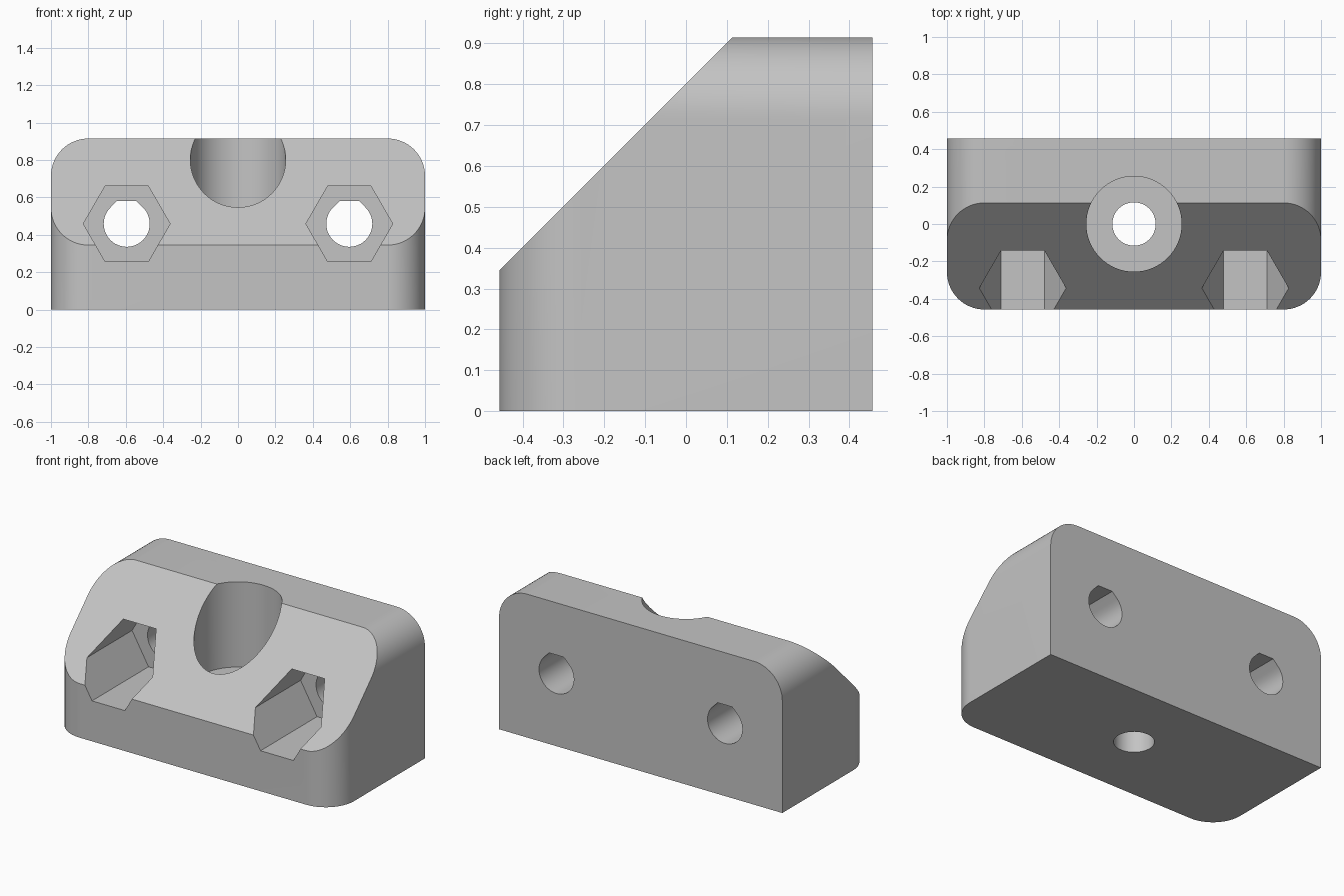
import bpy, bmesh, math
from mathutils import Vector

if "Cube" in bpy.data.objects:
    bpy.data.objects.remove(bpy.data.objects["Cube"])

W, D, H = 1.0, 0.457, 0.915      # half width, half depth, height
R = 0.2                          # corner rounding
CH_Z, CH_Y = 0.345, 0.113        # where the slope starts and ends
BOLT_X, BOLT_Z = 0.595, 0.459    # side bolt position

grey = bpy.data.materials.new("grey plastic")
grey.diffuse_color = (0.55, 0.55, 0.55, 1)
grey.use_nodes = True
grey.node_tree.nodes["Principled BSDF"].inputs["Base Color"].default_value = grey.diffuse_color


def arc(cx, cy, r, a0, a1, n):
    return [(cx + r * math.cos(math.radians(a0 + (a1 - a0) * i / n)),
             cy + r * math.sin(math.radians(a0 + (a1 - a0) * i / n)))
            for i in range(n + 1)]


def prism(name, pts, axis, lo, hi):
    """Extrude a 2D outline along the x, y or z axis from lo to hi."""
    place = {"x": lambda p, t: (t, p[0], p[1]),
             "y": lambda p, t: (p[0], t, p[1]),
             "z": lambda p, t: (p[0], p[1], t)}[axis]
    bm = bmesh.new()
    face = bm.faces.new([bm.verts.new(place(p, lo)) for p in pts])
    ext = bmesh.ops.extrude_face_region(bm, geom=[face])
    shift = Vector(place((0, 0), hi - lo))
    bmesh.ops.translate(bm, vec=shift,
                        verts=[v for v in ext["geom"] if isinstance(v, bmesh.types.BMVert)])
    bmesh.ops.recalc_face_normals(bm, faces=bm.faces)
    me = bpy.data.meshes.new(name)
    bm.to_mesh(me)
    bm.free()
    me.materials.append(grey)
    ob = bpy.data.objects.new(name, me)
    bpy.context.collection.objects.link(ob)
    return ob


def cut(body, cutter):
    cutter.hide_render = True
    mod = body.modifiers.new("cut", "BOOLEAN")
    mod.operation = "DIFFERENCE"
    mod.solver = "EXACT"
    mod.object = cutter
    bpy.context.view_layer.objects.active = body
    bpy.ops.object.modifier_apply(modifier=mod.name)
    bpy.data.objects.remove(cutter)


# block with rounded upper side edges
outline = ([(-W, 0), (W, 0)] + arc(W - R, H - R, R, 0, 90, 16)
           + arc(-W + R, H - R, R, 90, 180, 16))
body = prism("mounting_block", outline, "y", -D, D)

# rounded front vertical edges
for s in (-1, 1):
    corner = arc(W - R, -D + R, R, 0, -90, 16) + [(W - R, -D - 0.2), (W + 0.2, -D - 0.2),
                                                  (W + 0.2, -D + R)]
    cut(body, prism("corner_cutter", [(s * x, y) for x, y in corner], "z", -0.1, H + 0.1))

# sloped front face
k = 0.2
cut(body, prism("slope_cutter", [(-D - k, CH_Z - k), (CH_Y + k, H + k), (-D - k, H + k)],
                "x", -W - 0.2, W + 0.2))

# central vertical counterbore and screw hole
cut(body, prism("counterbore_cutter", arc(0, 0, 0.255, 0, 360, 64)[:-1], "z", 0.371, H + 0.2))
cut(body, prism("screw_cutter", arc(0, 0, 0.116, 0, 360, 48)[:-1], "z", -0.1, 0.5))

# hexagonal nut pockets and flat-topped teardrop bolt holes
r = 0.123
for s in (-1, 1):
    x = s * BOLT_X
    cut(body, prism("nut_cutter", arc(x, BOLT_Z, 0.232, 0, 360, 6)[:-1], "y", -D - 0.2, CH_Y))
    flat = r * (math.sqrt(2) - 1)
    drop = arc(x, BOLT_Z, r, 135, 405, 36) + [(x + flat, BOLT_Z + r), (x - flat, BOLT_Z + r)]
    cut(body, prism("bolt_cutter", drop, "y", 0.0, D + 0.1))

# smooth curved walls, sharp edges elsewhere
bpy.ops.object.select_all(action="DESELECT")
body.select_set(True)
bpy.context.view_layer.objects.active = body
bpy.ops.object.shade_smooth_by_angle(angle=math.radians(25))
